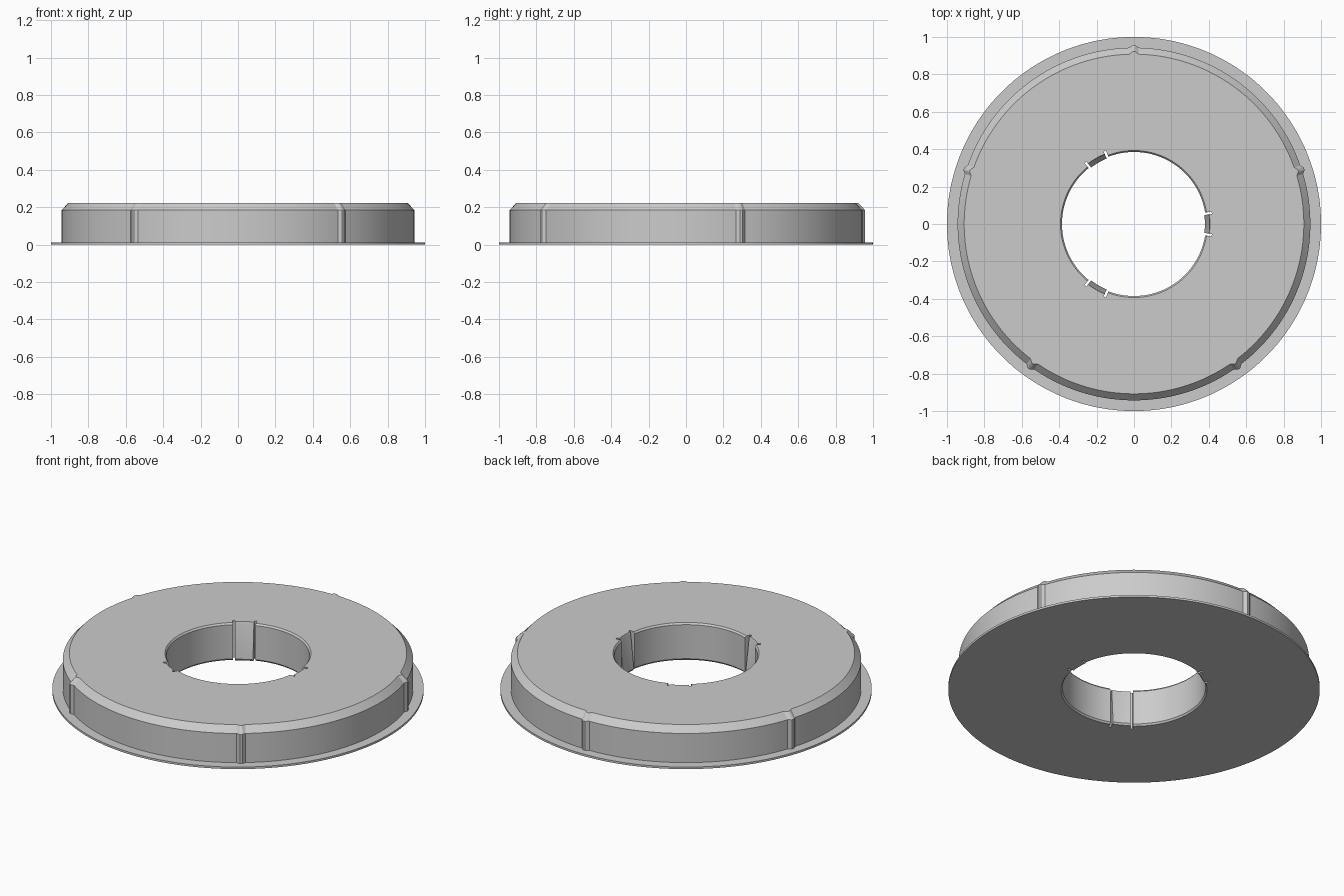
import bpy
import bmesh
import math

if "Cube" in bpy.data.objects:
    bpy.data.objects.remove(bpy.data.objects["Cube"])

HEIGHT = 0.222
RIDGES = [18 + 72 * k for k in range(5)]   # outer ribs, degrees
CLIPS = [0, 120, 240]                      # clips in the bore, degrees
SLOT_IN, SLOT_OUT = 7.3, 9.1               # slot limits either side of a clip
EPS = 0.02


def offset(a, centres):
    """Smallest signed angle from a to any of the centres."""
    return min(((a - c + 180) % 360 - 180 for c in centres), key=abs)


def bore(a):
    """Inner wall from top to bottom at angle a, as (radius, z)."""
    d = abs(offset(a, CLIPS))
    if d < SLOT_IN:                        # leaning clip face
        radii = (0.406, 0.402, 0.379, 0.386)
    elif d < SLOT_OUT:                     # slot
        radii = (0.42,) * 4
    else:                                  # plain bore with small chamfers
        radii = (0.393, 0.385, 0.385, 0.393)
    return list(zip(radii, (HEIGHT, 0.212, 0.010, 0)))


def rim(a):
    """Outer wall from bottom to top at angle a, as (radius, z)."""
    d = abs(offset(a, RIDGES))
    lift = 0.014 * max(0, min(1, (1.5 - d) / 1.1))
    return [(1, 0), (1, 0.012), (0.943 + lift, 0.012),
            (0.943 + lift, 0.185), (0.908 + lift, HEIGHT)]


# Section angles: even steps, refined at ribs and slots
special = [c + d for c in RIDGES for d in (-1.5, -0.4, 0.4, 1.5)]
special += [c + s * (e + t) for c in CLIPS for s in (-1, 1)
            for e in (SLOT_IN, SLOT_OUT) for t in (-EPS, EPS)]
special = [a % 360 for a in special]
even = [a for a in range(0, 360, 2) if abs(offset(a, special)) > 0.6]
angles = sorted(special + even)

# Ring body with flange, chamfer, ribs, bore and clips
bm = bmesh.new()
sections = []
for a in angles:
    c, s = math.cos(math.radians(a)), math.sin(math.radians(a))
    sections.append([bm.verts.new((r * c, r * s, z)) for r, z in rim(a) + bore(a)])
for i, sec in enumerate(sections):
    nxt = sections[(i + 1) % len(sections)]
    for j in range(len(sec)):
        k = (j + 1) % len(sec)
        bm.faces.new((sec[j], nxt[j], nxt[k], sec[k]))
bmesh.ops.recalc_face_normals(bm, faces=bm.faces)
mesh = bpy.data.meshes.new("ring_body")
bm.to_mesh(mesh)
bm.free()

body = bpy.data.objects.new("ring_body", mesh)
bpy.context.collection.objects.link(body)
grey = bpy.data.materials.new("light grey")
grey.diffuse_color = (0.6, 0.6, 0.6, 1)
grey.use_nodes = True
grey.node_tree.nodes["Principled BSDF"].inputs["Base Color"].default_value = grey.diffuse_color
mesh.materials.append(grey)

bpy.context.view_layer.objects.active = body
body.select_set(True)
bpy.ops.object.shade_smooth_by_angle(angle=math.radians(20))
